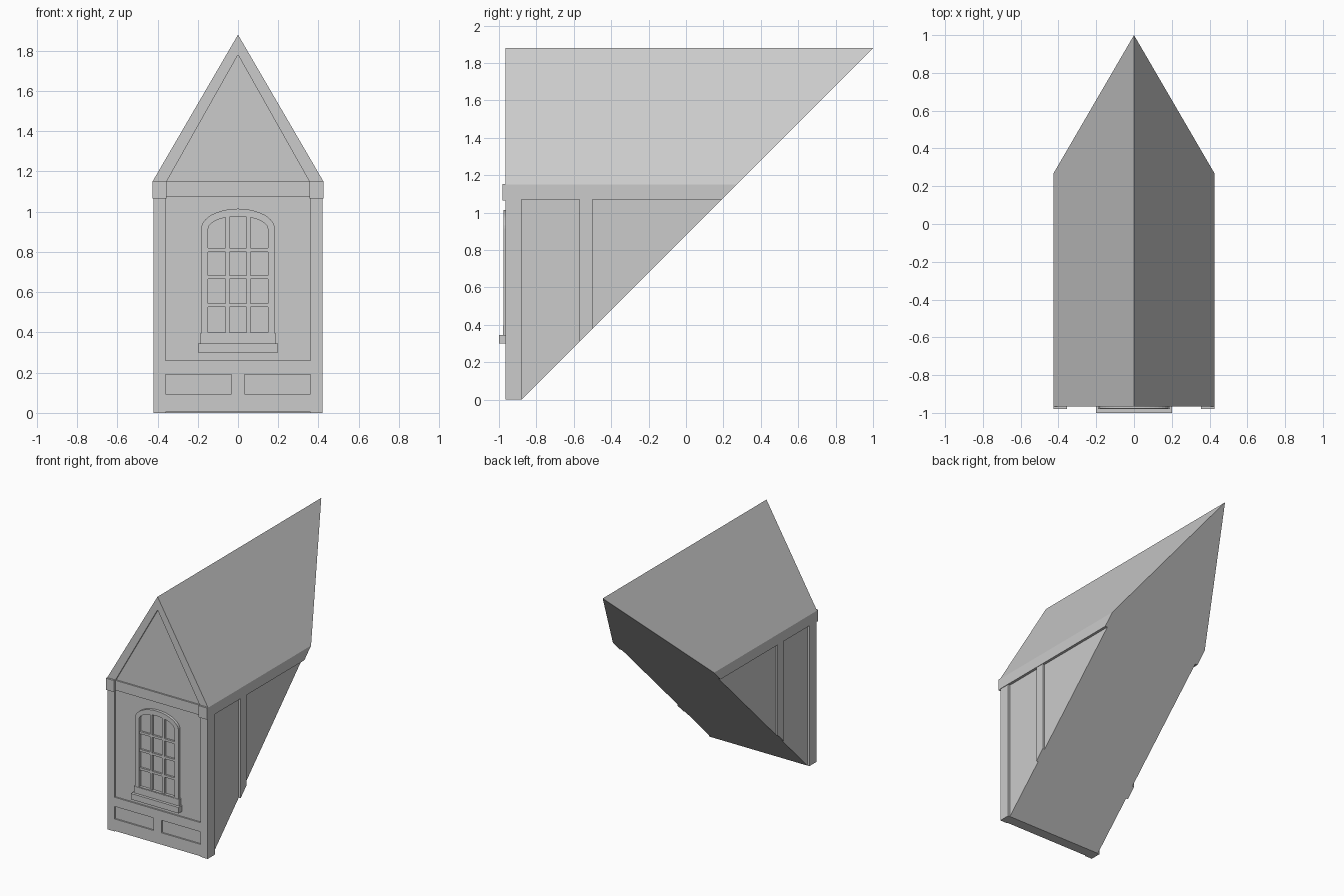
import bpy, bmesh, math
from mathutils import Vector

if "Cube" in bpy.data.objects:
    bpy.data.objects.remove(bpy.data.objects["Cube"])

# Main-roof slope: everything behind the plane y = z - 0.88 is cut away
CUT_CO, CUT_NO = Vector((0, -0.88, 0)), Vector((0, 1, -1)).normalized()
WALL, TRIM, BACK = -0.955, -0.966, 1.2


def finish(bm, name):
    bmesh.ops.recalc_face_normals(bm, faces=bm.faces)
    me = bpy.data.meshes.new(name)
    bm.to_mesh(me)
    bm.free()
    ob = bpy.data.objects.new(name, me)
    bpy.context.collection.objects.link(ob)
    return ob


def prism(name, pts, y0, y1, cut=False):
    """Extrude an x-z outline along y, optionally trimmed by the roof slope."""
    bm = bmesh.new()
    a = [bm.verts.new((x, y0, z)) for x, z in pts]
    b = [bm.verts.new((x, y1, z)) for x, z in pts]
    bm.faces.new(a)
    bm.faces.new(b[::-1])
    n = len(pts)
    for i in range(n):
        j = (i + 1) % n
        bm.faces.new((a[i], b[i], b[j], a[j]))
    if cut:
        res = bmesh.ops.bisect_plane(
            bm, geom=bm.verts[:] + bm.edges[:] + bm.faces[:], dist=1e-5,
            plane_co=CUT_CO, plane_no=CUT_NO, clear_outer=True)
        edges = [e for e in res["geom_cut"] if isinstance(e, bmesh.types.BMEdge)]
        edges = [e for e in edges if e.is_boundary]
        if edges:
            bmesh.ops.edgenet_fill(bm, edges=edges)
    return finish(bm, name)


def box(name, x0, x1, y0, y1, z0, z1, cut=False):
    return prism(name, [(x0, z0), (x1, z0), (x1, z1), (x0, z1)], y0, y1, cut)


def ring(name, outer, inner, y0, y1):
    """Frame between two matching outlines."""
    bm = bmesh.new()
    loops = [[bm.verts.new((x, y, z)) for x, z in pts]
             for pts, y in ((outer, y0), (inner, y0), (inner, y1), (outer, y1))]
    n = len(outer)
    for k in range(4):
        p, q = loops[k], loops[(k + 1) % 4]
        for i in range(n):
            j = (i + 1) % n
            bm.faces.new((p[i], p[j], q[j], q[i]))
    return finish(bm, name)


def arch(w, z0, spring, rise, n=20):
    return [(-w, z0), (w, z0)] + [
        (w * math.cos(math.pi * i / n), spring + rise * math.sin(math.pi * i / n))
        for i in range(n + 1)]


# Dormer body, fitting inside the roof shell
half = [(0.405, 0), (0.405, 1.07), (0.355, 1.07), (0.355, 1.15)]
prism("dormer_body", half + [(0, 1.78)] + [(-x, z) for x, z in half[::-1]],
      WALL, BACK, True)

# Gable roof shell with eave fascia
prism("gable_roof", [(0.425, 1.07), (0.425, 1.15), (0, 1.88), (-0.425, 1.15),
                     (-0.425, 1.07), (-0.355, 1.07), (-0.355, 1.15), (0, 1.78),
                     (0.355, 1.15), (0.355, 1.07)], TRIM, BACK, True)

# Corner posts, side studs, eave end blocks
for s, side in ((1, "right"), (-1, "left")):
    box("corner_post_" + side, s * 0.36, s * 0.421, TRIM, -0.88, 0, 1.07, True)
    box("side_stud_" + side, s * 0.395, s * 0.421, -0.57, -0.50, 0, 1.07, True)
    box("eave_block_" + side, s * 0.355, s * 0.425, -0.98, TRIM, 1.065, 1.153)

# Front rails and the divider between the lower panels
box("top_rail", -0.355, 0.355, TRIM, WALL, 1.075, 1.15)
box("middle_rail", -0.36, 0.36, TRIM, WALL, 0.19, 0.26)
box("bottom_rail", -0.36, 0.36, TRIM, WALL, 0.005, 0.095)
box("panel_divider", -0.032, 0.032, TRIM, WALL, 0.095, 0.19)

# Arched window frame and sill
ring("window_frame", arch(0.183, 0.345, 0.915, 0.1),
     arch(0.148, 0.40, 0.915, 0.062), -0.976, WALL)
box("frame_base", -0.19, 0.19, -0.979, WALL, 0.345, 0.395)
box("window_sill", -0.2, 0.2, -1.0, WALL, 0.30, 0.345)

# Glazing bars
for x in (-0.052, 0.052):
    box("mullion", x - 0.0095, x + 0.0095, -0.971, WALL, 0.39, 0.98)
for z in (0.535, 0.675, 0.81):
    box("glazing_bar", -0.155, 0.155, -0.969, WALL, z - 0.009, z + 0.009)
